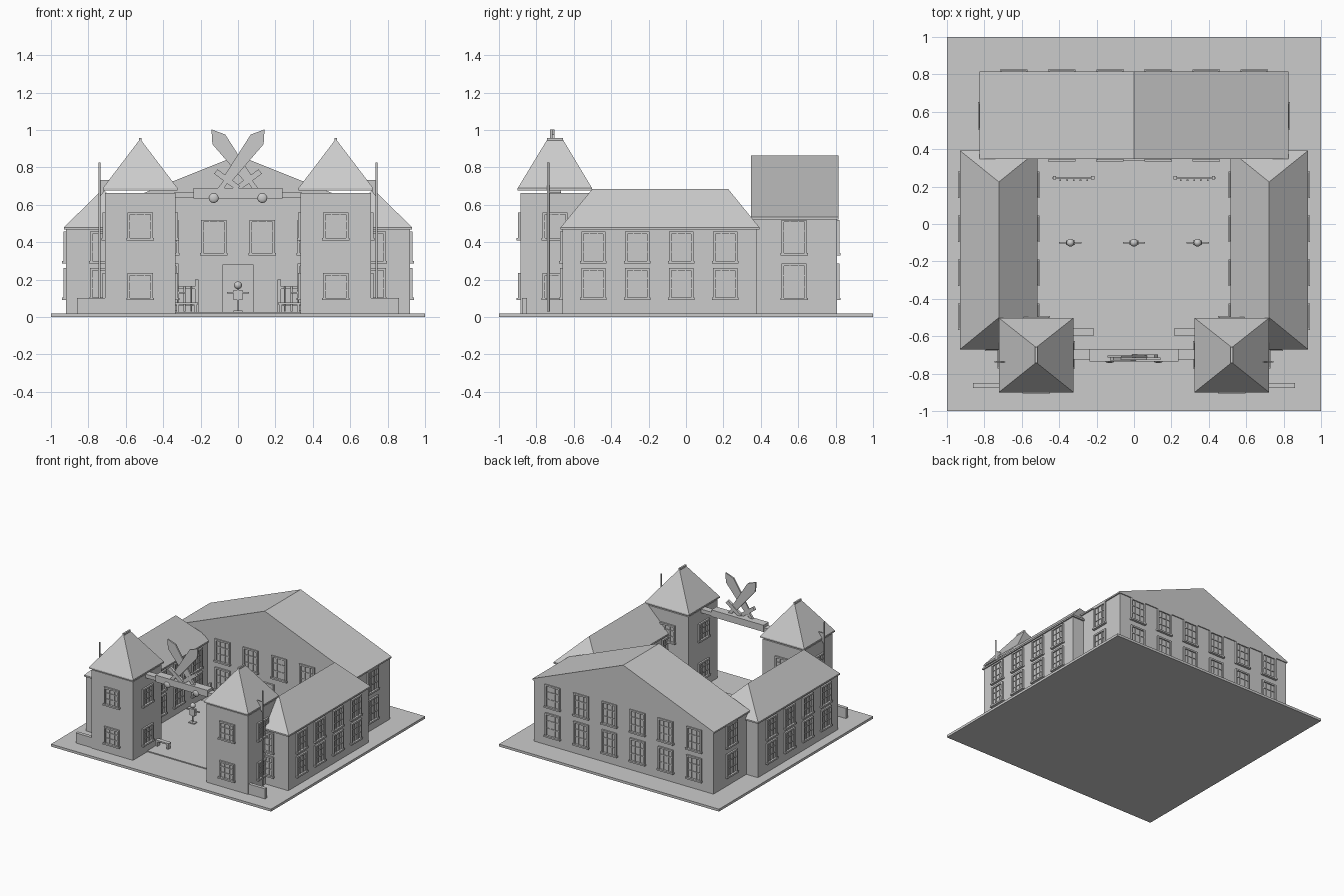
import bpy, bmesh, math
from mathutils import Matrix, Vector

cube = bpy.data.objects.get("Cube")
if cube:
    bpy.data.objects.remove(cube, do_unlink=True)

stone = bpy.data.materials.new("light_grey")
stone.use_nodes = True
GREY = (0.6, 0.6, 0.6, 1)
stone.diffuse_color = GREY
stone.node_tree.nodes["Principled BSDF"].inputs["Base Color"].default_value = GREY


def finish(name, bm):
    bmesh.ops.recalc_face_normals(bm, faces=bm.faces)
    mesh = bpy.data.meshes.new(name)
    bm.to_mesh(mesh)
    bm.free()
    mesh.materials.append(stone)
    ob = bpy.data.objects.new(name, mesh)
    bpy.context.scene.collection.objects.link(ob)
    return ob


def add_box(bm, x0, x1, y0, y1, z0, z1, frame=Matrix()):
    size = Matrix.Diagonal((x1 - x0, y1 - y0, z1 - z0, 1))
    centre = Matrix.Translation(((x0 + x1) / 2, (y0 + y1) / 2, (z0 + z1) / 2))
    bmesh.ops.create_cube(bm, size=1, matrix=frame @ centre @ size)


def box(name, *limits):
    bm = bmesh.new()
    add_box(bm, *limits)
    return finish(name, bm)


def hull(name, points):
    bm = bmesh.new()
    for p in points:
        bm.verts.new(p)
    bmesh.ops.convex_hull(bm, input=bm.verts)
    bmesh.ops.dissolve_limit(bm, angle_limit=0.01, verts=bm.verts, edges=bm.edges)
    return finish(name, bm)


def roof(name, x0, x1, y0, y1, eave, top, ridge0, ridge1, lip=0.012):
    """Roof with a ridge along y and a thin vertical eave edge."""
    xm = (x0 + x1) / 2
    pts = [(x, y, z) for x in (x0, x1) for y in (y0, y1) for z in (eave, eave + lip)]
    return hull(name, pts + [(xm, ridge0, top), (xm, ridge1, top)])


def window(name, x, y, z0, z1, w, facing):
    """Framed window on a wall; facing is the turn in degrees from the front."""
    bm = bmesh.new()
    m = Matrix.Translation((x, y, 0)) @ Matrix.Rotation(math.radians(facing), 4, 'Z')
    h, t = w / 2, 0.013
    add_box(bm, -h, h, -0.003, 0.005, z0, z1, m)
    for s in (-1, 1):
        add_box(bm, s * h - t * (s > 0), s * h + t * (s < 0), -0.014, 0, z0, z1, m)
        add_box(bm, s * w / 6 - 0.003, s * w / 6 + 0.003, -0.009, 0, z0, z1, m)
    add_box(bm, -h, h, -0.014, 0, z1 - t, z1, m)
    add_box(bm, -h - 0.006, h + 0.006, -0.02, 0, z0, z0 + t, m)
    for k in (0.36, 0.68):
        z = z0 + k * (z1 - z0)
        add_box(bm, -h, h, -0.009, 0, z - 0.003, z + 0.003, m)
    return finish(name, bm)


def ball(name, loc, r, flat=1.0):
    bm = bmesh.new()
    m = Matrix.Translation(loc) @ Matrix.Diagonal((1, flat, 1, 1))
    bmesh.ops.create_uvsphere(bm, u_segments=16, v_segments=10, radius=r, matrix=m)
    for f in bm.faces:
        f.smooth = True
    return finish(name, bm)


def pole(name, x, y, z0, z1, r):
    bm = bmesh.new()
    bmesh.ops.create_cone(bm, cap_ends=True, segments=12, radius1=r, radius2=r, depth=z1 - z0,
                          matrix=Matrix.Translation((x, y, (z0 + z1) / 2)))
    return finish(name, bm)


# Ground and courtyard floor
box("ground", -1, 1, -1, 1, 0, 0.02)
box("courtyard_floor", -0.53, 0.53, -0.7, 0.262, 0.015, 0.028)

# Main hall at the back
box("hall_walls", -0.815, 0.815, 0.355, 0.807, 0.01, 0.53)
roof("hall_roof", -0.825, 0.825, 0.347, 0.815, 0.522, 0.865, 0.347, 0.815)
box("hall_door", -0.07, 0.07, 0.347, 0.36, 0.02, 0.265)
for s in (-1, 1):
    box("door_post", s * 0.075 - 0.007, s * 0.075 + 0.007, 0.34, 0.36, 0.02, 0.28)
box("door_lintel", -0.082, 0.082, 0.34, 0.36, 0.266, 0.28)
hall_rows = ((0.09, 0.285), (0.33, 0.52))
for z0, z1 in hall_rows:
    for s in (-1, 1):
        for x in (0.128, 0.385, 0.643):
            window("hall_back_window", s * x, 0.807, z0, z1, 0.135, 180)
        window("hall_side_window", s * 0.815, 0.578, z0, z1, 0.135, s * 90)
        window("hall_front_window", s * 0.385, 0.355, z0, z1, 0.135, 0)
for s in (-1, 1):
    window("hall_front_window", s * 0.13, 0.355, 0.33, 0.52, 0.135, 0)

tower_rows = ((0.09, 0.235), (0.41, 0.56))
wing_rows = ((0.092, 0.262), (0.287, 0.457))
for s in (-1, 1):
    # Side wing with hipped roof
    a, b = sorted((s * 0.525, s * 0.92))
    box("wing_walls", a, b, -0.66, 0.38, 0.01, 0.475)
    roof("wing_roof", a - 0.01, b + 0.01, -0.67, 0.392, 0.468, 0.685, -0.5, 0.225)
    for z0, z1 in wing_rows:
        for y in (-0.495, -0.26, -0.025, 0.21):
            window("wing_outer_window", s * 0.92, y, z0, z1, 0.13, s * 90)
            window("wing_inner_window", s * 0.525, y, z0, z1, 0.13, -s * 90)
        window("wing_front_window", s * 0.725, -0.66, z0, z1, 0.13, 0)

    # Corner tower, its roof raised just above the walls
    c = s * 0.523
    box("tower_walls", c - 0.188, c + 0.188, -0.885, -0.512, 0.01, 0.664)
    roof("tower_roof", c - 0.2, c + 0.2, -0.9, -0.502, 0.677, 0.952, -0.74, -0.66)
    box("tower_ridge_cap", c - 0.007, c + 0.007, -0.743, -0.657, 0.943, 0.957)
    for z0, z1 in tower_rows:
        window("tower_front_window", c, -0.885, z0, z1, 0.135, 0)
        window("tower_back_window", c, -0.512, z0, z1, 0.135, 180)
        window("tower_left_window", c + 0.188, -0.7, z0, z1, 0.135, 90)
        window("tower_right_window", c - 0.188, -0.7, z0, z1, 0.135, -90)

    # Flagpole with pennant
    pole("flagpole", s * 0.741, -0.737, 0.03, 0.825, 0.006)
    hull("pennant", [(s * x, y, z) for x, z in ((0.74, 0.733), (0.67, 0.733), (0.74, 0.64))
                     for y in (-0.74, -0.734)])

    # Low outer wall
    a, b = sorted((s * 0.7, s * 0.86))
    box("low_wall", a, b, -0.878, -0.85, 0.02, 0.103)

    # Bench by the gate
    a, b = sorted((s * 0.215, s * 0.335))
    box("bench_seat", a, b, -0.595, -0.56, 0.066, 0.078)
    for x in (a + 0.012, b - 0.012):
        box("bench_leg", x - 0.007, x + 0.007, -0.592, -0.563, 0.02, 0.068)

    # Weapon rack
    for x in (0.22, 0.425):
        box("rack_post", s * x - 0.009, s * x + 0.009, 0.238, 0.256, 0.02, 0.2)
    a, b = sorted((s * 0.21, s * 0.435))
    for z in (0.06, 0.15):
        box("rack_rail", a, b, 0.24, 0.252, z, z + 0.014)
    for i in range(5):
        pole("rack_spear", s * (0.25 + i * 0.036), 0.234, 0.03, 0.165, 0.005)

# Gate beam between the towers
box("gate_beam_ends", -0.34, 0.34, -0.725, -0.672, 0.638, 0.668)
box("gate_beam", -0.237, 0.237, -0.735, -0.667, 0.635, 0.69)

# Crossed swords on the beam, each built upright and tilted about its pommel
BLADE = ((-0.024, 0.12), (0.024, 0.12), (0.043, 0.39), (0, 0.456), (-0.043, 0.39))
for s in (-1, 1):
    y = -0.714 - s * 0.006
    tilt = Matrix.Translation((-s * 0.13, y, 0.637)) @ Matrix.Rotation(s * math.radians(36.6), 4, 'Y')
    hull("sword_blade", [tilt @ Vector((x, d, z)) for x, z in BLADE for d in (-0.006, 0.006)])
    bm = bmesh.new()
    add_box(bm, -0.075, 0.075, -0.011, 0.011, 0.105, 0.135, tilt)
    add_box(bm, -0.013, 0.013, -0.009, 0.009, 0, 0.11, tilt)
    finish("sword_hilt", bm)
    ball("sword_pommel", (-s * 0.13, -0.73, 0.637), 0.027, 0.5)

# Training dummies in the courtyard
for x in (-0.34, 0, 0.34):
    box("dummy_foot", x - 0.025, x + 0.025, -0.12, -0.08, 0.02, 0.035)
    pole("dummy_post", x, -0.1, 0.03, 0.16, 0.006)
    box("dummy_body", x - 0.024, x + 0.024, -0.112, -0.088, 0.09, 0.145)
    box("dummy_arms", x - 0.06, x + 0.06, -0.104, -0.096, 0.125, 0.134)
    ball("dummy_head", (x, -0.1, 0.17), 0.021)
